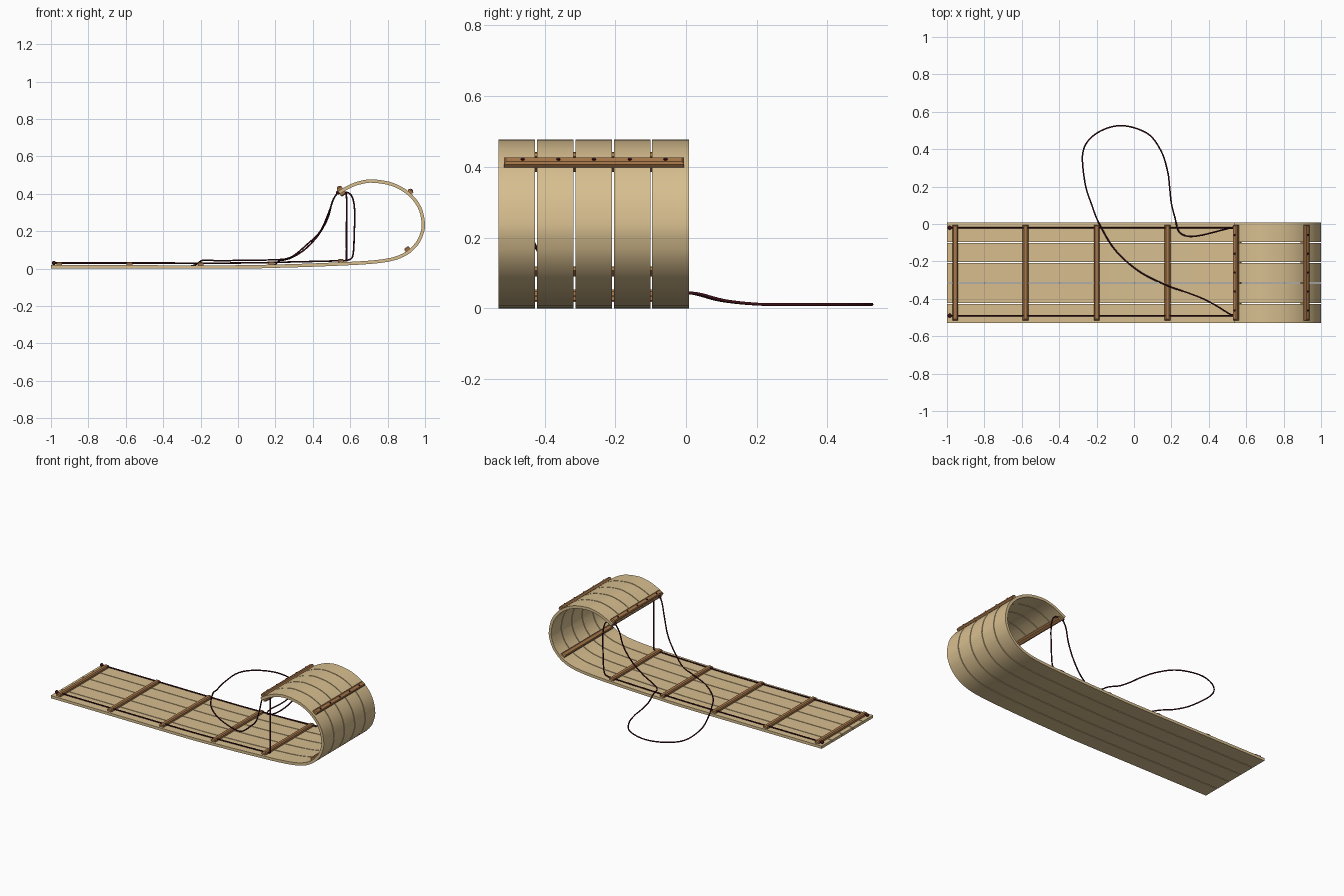
import bpy, bmesh, math
from mathutils import Vector, Matrix

if "Cube" in bpy.data.objects:
    bpy.data.objects.remove(bpy.data.objects["Cube"])


def material(name, col):
    m = bpy.data.materials.new(name)
    m.diffuse_color = (*col, 1)
    m.use_nodes = True
    m.node_tree.nodes["Principled BSDF"].inputs["Base Color"].default_value = m.diffuse_color
    return m


TAN = material("pale wood", (0.68, 0.515, 0.275))
BROWN = material("brown wood", (0.40, 0.19, 0.07))
DARK = material("dark red rope", (0.05, 0.006, 0.01))
THICK = 0.018


def spline(pts, n):
    """Catmull-Rom samples through the points."""
    p = [Vector(q) for q in pts]
    p = [2 * p[0] - p[1]] + p + [2 * p[-1] - p[-2]]
    out = []
    for a, b, c, d in zip(p, p[1:], p[2:], p[3:]):
        for i in range(n):
            t = i / n
            out.append(0.5 * (2 * b + (c - a) * t + (2 * a - 5 * b + 4 * c - d) * t * t
                              + (3 * b - a - 3 * c + d) * t ** 3))
    return out + [p[-2]]


def finish(name, bm, mat, smooth=True):
    bmesh.ops.recalc_face_normals(bm, faces=bm.faces[:])
    me = bpy.data.meshes.new(name)
    bm.to_mesh(me)
    bm.free()
    me.materials.append(mat)
    ob = bpy.data.objects.new(name, me)
    bpy.context.collection.objects.link(ob)
    if smooth:
        bpy.ops.object.select_all(action='DESELECT')
        ob.select_set(True)
        bpy.context.view_layer.objects.active = ob
        bpy.ops.object.shade_smooth_by_angle(angle=math.radians(30))
    return ob


# Side profile of the underside: flat run, then the curl
flat = [(-1, 0), (-0.5, 0), (0, 0), (0.2, 0.004), (0.4, 0.01), (0.65, 0.021),
        (0.78, 0.033), (0.86, 0.052), (0.92, 0.084), (0.965, 0.13), (0.99, 0.18)]
curl = [(0.72 + 0.28 * math.cos(a), 0.24 + 0.237 * math.sin(a))
        for a in (math.radians(d) for d in (0, 22.5, 45, 67.5, 90))]
tip = [(0.65, 0.468), (0.595, 0.448), (0.535, 0.415)]
path = spline([Vector(p) for p in flat + curl + tip], 5)
tang = [(path[min(i + 1, len(path) - 1)] - path[max(i - 1, 0)]).normalized()
        for i in range(len(path))]
norm = [Vector((-t.y, t.x)) for t in tang]      # points to the riding side

# Five bent planks
Y0, Y1, GAP = -0.53, 0.008, 0.005
pitch = (Y1 - Y0 + GAP) / 5
for k in range(5):
    ya = Y0 + k * pitch
    yb = ya + pitch - GAP
    bm = bmesh.new()
    rings = []
    for p, n in zip(path, norm):
        q = p + n * THICK
        rings.append([bm.verts.new(v) for v in
                      ((p.x, ya, p.y), (p.x, yb, p.y), (q.x, yb, q.y), (q.x, ya, q.y))])
    for r, s in zip(rings, rings[1:]):
        for i in range(4):
            j = (i + 1) % 4
            bm.faces.new((r[i], r[j], s[j], s[i]))
    bm.faces.new(rings[0])
    bm.faces.new(rings[-1])
    finish(f"plank_{k + 1}", bm, TAN)


# Cross bars, fixed to the inner or outer side of the planks
def bar(name, x, z, inner=True, screws=False):
    i = min(range(len(path)), key=lambda j: (path[j] - Vector((x, z))).length)
    s = path[i].copy()
    if abs(tang[i].y) < 0.06:
        s.x = x                                  # exact place on the flat run
    n, t = norm[i], tang[i]
    up = n if inner else -n
    h = 0.018
    c = s + up * (h / 2 + (THICK if inner else 0))
    X, Z = Vector((t.x, 0, t.y)), Vector((up.x, 0, up.y))
    Y = Z.cross(X)
    rot = Matrix((X, Y, Z)).transposed().to_4x4()
    place = Matrix.Translation((c.x, -0.26, c.y)) @ rot
    bm = bmesh.new()
    bmesh.ops.create_cube(bm, size=1, matrix=Matrix.Diagonal((0.03, 0.51, h, 1)))
    top = [e for e in bm.edges if all(v.co.z > 0 for v in e.verts)]
    bmesh.ops.bevel(bm, geom=top, offset=0.006, segments=1, affect='EDGES')
    bm.transform(place)
    finish(name, bm, BROWN, False)
    if screws:
        bm = bmesh.new()
        for k in range(5):
            bmesh.ops.create_cone(
                bm, cap_ends=True, segments=12, radius1=0.006, radius2=0.005, depth=0.004,
                matrix=place @ Matrix.Translation((0, (k - 2) * 0.101, h / 2 + 0.001)))
        finish(name + "_screws", bm, DARK)


for k, x in enumerate((-0.955, -0.58, -0.2, 0.18, 0.55)):
    bar(f"deck_bar_{k + 1}", x, 0.0 if x < 0.3 else 0.017)
bar("curl_inner_bar", 0.915, 0.082)
bar("curl_front_bar", 0.92, 0.405, False, True)
bar("tip_outer_bar", 0.55, 0.425, False, True)
bar("tip_inner_bar", 0.55, 0.425)


# Ropes
def rope(name, pts, n=6, r=0.0042):
    cu = bpy.data.curves.new(name, 'CURVE')
    cu.dimensions = '3D'
    cu.bevel_depth, cu.bevel_resolution, cu.use_fill_caps = r, 2, True
    sp = cu.splines.new('POLY')
    s = spline(pts, n)
    sp.points.add(len(s) - 1)
    for q, v in zip(sp.points, s):
        q.co = (*v, 1)
    cu.materials.append(DARK)
    ob = bpy.data.objects.new(name, cu)
    bpy.context.collection.objects.link(ob)
    bpy.ops.object.select_all(action='DESELECT')
    ob.select_set(True)
    bpy.context.view_layer.objects.active = ob
    bpy.ops.object.convert(target='MESH')
    bpy.ops.object.shade_smooth_by_angle(angle=math.radians(50))


def knot(name, loc, r):
    bm = bmesh.new()
    bmesh.ops.create_uvsphere(bm, u_segments=12, v_segments=8, radius=r,
                              matrix=Matrix.Translation(loc))
    finish(name, bm, DARK)


slack = [(0.59, 0.046), (0.615, 0.075), (0.622, 0.2), (0.624, 0.3), (0.615, 0.37), (0.59, 0.405)]
taut = [(0.576, 0.046), (0.58, 0.07), (0.58, 0.2), (0.58, 0.385), (0.57, 0.405)]
for side, y, rise in (("right", -0.49, taut), ("left", -0.02, slack)):
    run = [(-0.985, 0.03), (-0.5, 0.03), (0, 0.03), (0.3, 0.036), (0.54, 0.042)]
    rope(f"{side}_side_rope", [(x, y, z) for x, z in run + rise + [(0.53, 0.41)]])
    knot(f"{side}_tail_knot", (-0.985, y, 0.03), 0.011)
    knot(f"{side}_tip_knot", (0.535, y, 0.407), 0.011)

rope("pull_rope", [
    (0.535, -0.02, 0.41), (0.505, -0.024, 0.36), (0.48, -0.03, 0.27), (0.43, -0.043, 0.18),
    (0.36, -0.06, 0.105), (0.29, -0.066, 0.06), (0.24, -0.04, 0.045), (0.22, 0.03, 0.042),
    (0.2, 0.11, 0.022), (0.19, 0.2, 0.012), (0.18, 0.28, 0.011), (0.145, 0.39, 0.011),
    (0.07, 0.485, 0.011), (-0.07, 0.526, 0.011), (-0.2, 0.485, 0.011), (-0.272, 0.39, 0.011),
    (-0.262, 0.22, 0.011), (-0.225, 0.1, 0.022), (-0.185, 0.0, 0.045), (-0.1, -0.14, 0.042),
    (0.03, -0.255, 0.045), (0.18, -0.33, 0.047), (0.28, -0.365, 0.06), (0.37, -0.4, 0.13),
    (0.44, -0.437, 0.2), (0.485, -0.465, 0.3), (0.51, -0.48, 0.37), (0.535, -0.49, 0.41)])
